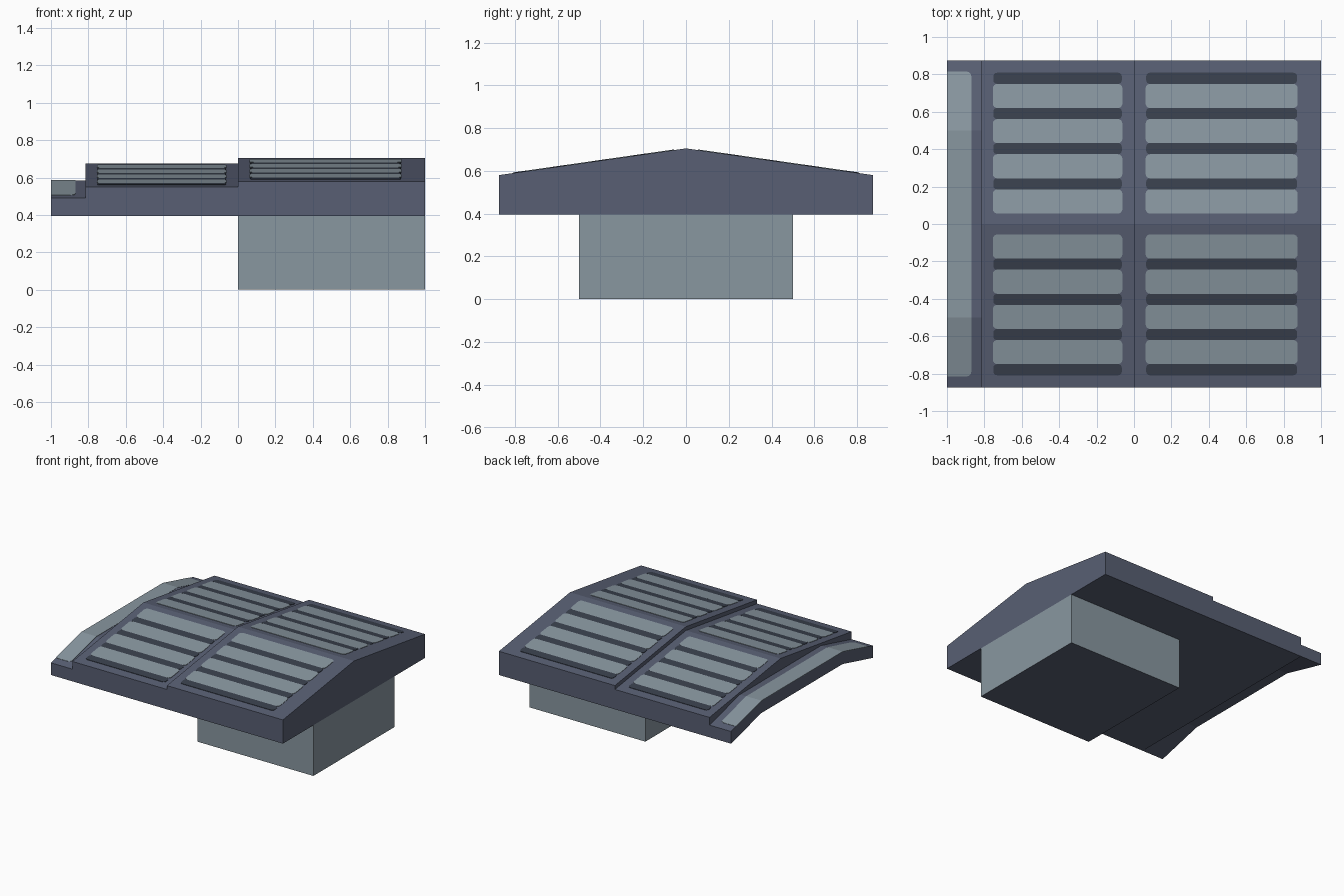
import bpy, bmesh, math

if "Cube" in bpy.data.objects:
    bpy.data.objects.remove(bpy.data.objects["Cube"])


def material(name, srgb):
    m = bpy.data.materials.new(name)
    lin = [((c / 255 + 0.055) / 1.055) ** 2.4 for c in srgb]
    m.diffuse_color = (*lin, 1)
    m.use_nodes = True
    m.node_tree.nodes["Principled BSDF"].inputs["Base Color"].default_value = m.diffuse_color
    return m


FRAME = material("slate blue", (88, 95, 115))
LIGHT = material("pale grey", (137, 151, 160))
DARK = material("dark slate", (57, 64, 77))

BOTTOM, HALF = 0.395, 0.875


def finish(name, bm, mats):
    bmesh.ops.recalc_face_normals(bm, faces=bm.faces)
    me = bpy.data.meshes.new(name)
    bm.to_mesh(me)
    bm.free()
    for m in mats:
        me.materials.append(m)
    ob = bpy.data.objects.new(name, me)
    bpy.context.collection.objects.link(ob)
    return ob


def add_prism(bm, lower, upper):
    """Closed solid between two matching loops of points."""
    a = [bm.verts.new(p) for p in lower]
    b = [bm.verts.new(p) for p in upper]
    bm.faces.new(a)
    bm.faces.new(b)
    for i in range(len(a)):
        j = (i + 1) % len(a)
        bm.faces.new((a[i], a[j], b[j], b[i]))


def roof_section(name, x0, x1, profile):
    bm = bmesh.new()
    add_prism(bm, [(x0, y, z) for y, z in profile], [(x1, y, z) for y, z in profile])
    return finish(name, bm, [FRAME])


def outline(x0, x1, y0, y1, radii, steps=4):
    """Rectangle with rounded corners, from lower left anticlockwise."""
    pts = []
    corners = ((x0, y0, 1, 1), (x1, y0, -1, 1), (x1, y1, -1, -1), (x0, y1, 1, -1))
    for k, ((cx, cy, sx, sy), r) in enumerate(zip(corners, radii)):
        if r == 0:
            pts.append((cx, cy))
            continue
        for i in range(steps + 1):
            a = math.pi + math.pi / 2 * (k + i / steps)
            pts.append((cx + sx * r + r * math.cos(a), cy + sy * r + r * math.sin(a)))
    return pts


def add_plate(bm, pts, height, lift=0.003):
    add_prism(bm, [(x, y, height(y) - 0.002) for x, y in pts],
              [(x, y, height(y) + lift) for x, y in pts])


# Base block with a slate underside
bm = bmesh.new()
rect = [(0, -0.5), (1, -0.5), (1, 0.5), (0, 0.5)]
add_prism(bm, [(x, y, 0) for x, y in rect], [(x, y, BOTTOM) for x, y in rect])
base = finish("base_block", bm, [LIGHT, FRAME])
for p in base.data.polygons:
    p.material_index = 1 if p.normal.z < -0.9 else 0

# Two gabled roof sections with rows of slats on both slopes
for name, x0, x1, eave, sx0, sx1 in (
        ("upper_roof", 0, 1, 0.58, 0.062, 0.875),
        ("middle_roof", -0.815, 0, 0.55, -0.755, -0.062)):
    peak = eave + 0.125
    roof_section(name, x0, x1, [(-HALF, BOTTOM), (HALF, BOTTOM), (HALF, eave),
                                (0, peak), (-HALF, eave)])
    height = lambda y, p=peak: p - abs(y) * 0.125 / HALF
    for kind, mat, start, width, r, inset in (
            ("light_slats", LIGHT, 0.056, 0.129, 0.024, 0),
            ("dark_gaps", DARK, 0.185, 0.06, 0.02, 0.003)):
        bm = bmesh.new()
        for i in range(4):
            y = start + i * 0.188
            for a, b in ((y, y + width), (-y - width, -y)):
                add_plate(bm, outline(sx0 + inset, sx1 - inset, a, b, (r,) * 4), height)
        finish(name + "_" + kind, bm, [mat])

# Low end canopy: a bent plate, flat in the middle
LOW, RISE, T = BOTTOM, 0.095, 0.095
under = [(-HALF, LOW), (-0.5, LOW + RISE), (0.5, LOW + RISE), (HALF, LOW)]
roof_section("end_canopy", -1, -0.815, under + [(y, z + T) for y, z in reversed(under)])


def canopy_height(y):
    return LOW + T + RISE * min(1, (HALF - abs(y)) / (HALF - 0.5))


# Pale strip along the canopy edge
bm = bmesh.new()
add_plate(bm, outline(-1, -0.87, -0.5, 0.5, (0,) * 4), canopy_height, 0.002)
add_plate(bm, outline(-1, -0.87, 0.5, 0.815, (0, 0, 0.025, 0)), canopy_height, 0.002)
add_plate(bm, outline(-1, -0.87, -0.815, -0.5, (0, 0.025, 0, 0)), canopy_height, 0.002)
finish("canopy_strip", bm, [LIGHT])
